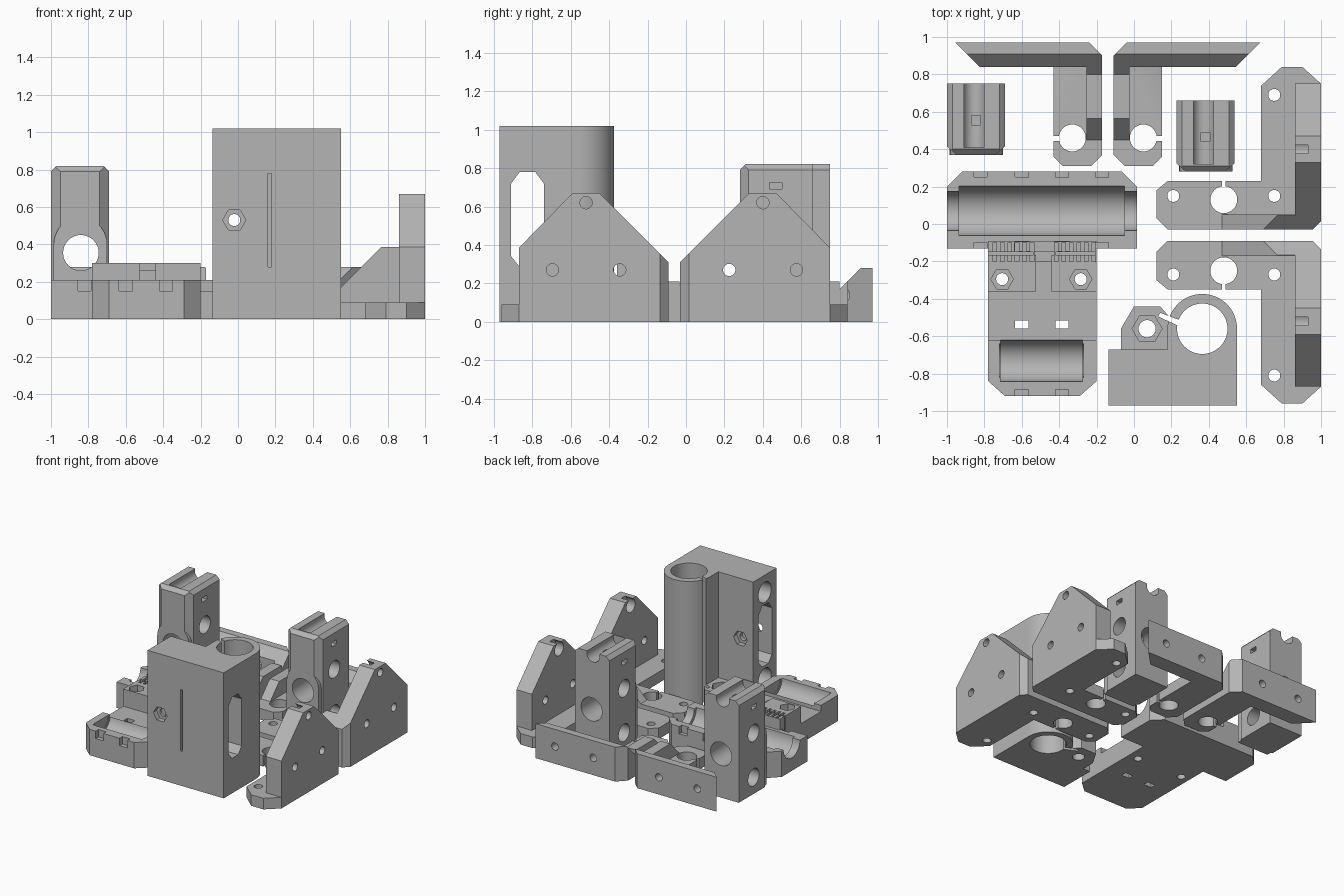
import bpy, bmesh, math
from mathutils import Matrix

if "Cube" in bpy.data.objects:
    bpy.data.objects.remove(bpy.data.objects["Cube"])

grey = bpy.data.materials.new("light grey plastic")
grey.use_nodes = True
COLOUR = (0.46, 0.46, 0.46, 1)
grey.diffuse_color = COLOUR
grey.node_tree.nodes["Principled BSDF"].inputs["Base Color"].default_value = COLOUR


def prism(axis, pts, lo, hi):
    """Profile extruded along an axis; profile is (x,y), (x,z) or (y,z)."""
    place = {'z': lambda u, v, w: (u, v, w),
             'y': lambda u, v, w: (u, w, v),
             'x': lambda u, v, w: (w, u, v)}[axis]
    bm = bmesh.new()
    ends = [[bm.verts.new(place(u, v, w)) for u, v in pts] for w in (lo, hi)]
    for ring in ends:
        bm.faces.new(ring)
    n = len(pts)
    for i in range(n):
        j = (i + 1) % n
        bm.faces.new((ends[0][i], ends[0][j], ends[1][j], ends[1][i]))
    bmesh.ops.recalc_face_normals(bm, faces=bm.faces)
    me = bpy.data.meshes.new("solid")
    bm.to_mesh(me)
    bm.free()
    me.materials.append(grey)
    return me


def ring(u, v, r, n=40, turn=0.0):
    return [(u + r * math.cos(math.tau * i / n + turn),
             v + r * math.sin(math.tau * i / n + turn)) for i in range(n)]


def rod(axis, u, v, r, lo, hi, n=40):
    return prism(axis, ring(u, v, r, n), lo, hi)


def box(x0, x1, y0, y1, z0, z1):
    return prism('z', [(x0, y0), (x1, y0), (x1, y1), (x0, y1)], z0, z1)


def finish(name, mesh):
    ob = bpy.data.objects.new(name, mesh)
    bpy.context.collection.objects.link(ob)
    bpy.ops.object.select_all(action='DESELECT')
    ob.select_set(True)
    bpy.context.view_layer.objects.active = ob
    bpy.ops.object.shade_smooth_by_angle(angle=math.radians(30))
    return ob


def build(name, solids, cuts):
    """Union the solids, subtract the cuts and bake the result."""
    base = bpy.data.objects.new(name + " base", solids[0])
    bpy.context.collection.objects.link(base)
    tools = []
    for op, meshes in (('UNION', solids[1:]), ('DIFFERENCE', cuts)):
        for me in meshes:
            tool = bpy.data.objects.new("cutter", me)
            tool.hide_render = True
            bpy.context.collection.objects.link(tool)
            mod = base.modifiers.new("bool", 'BOOLEAN')
            mod.operation, mod.object, mod.solver = op, tool, 'EXACT'
            tools.append(tool)
    bpy.context.view_layer.update()
    baked = bpy.data.meshes.new_from_object(
        base.evaluated_get(bpy.context.evaluated_depsgraph_get()))
    for ob in tools + [base]:
        bpy.data.objects.remove(ob)
    baked.materials.clear()
    baked.materials.append(grey)
    return finish(name, baked)


def copy(ob, name, matrix):
    me = ob.data.copy()
    me.transform(matrix)
    if matrix.determinant() < 0:
        me.flip_normals()
    return finish(name, me)


# Corner brackets: drilled foot, tall gusset wall and side rib
foot = [(.12, .03), (.18, -.03), (1, -.03), (1, .75), (.9, .84), (.79, .84),
        (.68, .74), (.68, .23), (.18, .23), (.12, .18)]
wall = [(-.03, 0), (.75, 0), (.75, .385), (.47, .67), (-.03, .67)]
rib = [(.47, 0), (.47, .09), (.765, .385), (.95, .385), (.95, 0)]
bracket = build(
    "rear_corner_bracket",
    [prism('z', foot, 0, .09), prism('x', wall, .86, 1), prism('y', rib, -.03, .05)],
    [prism('x', [(-.13, .21), (.33, .67), (.33, .8), (-.13, .8)], .4, 1.1),
     prism('z', [(.955, -.03), (.955, -.1), (1.1, -.1), (1.1, .015), (1, .015)], -.1, 1),
     rod('z', .48, .13, .072, -.1, .088 + .1), box(.47, .49, .19, .3, -.1, .2),
     rod('x', .4, .62, .055, .8, .93)]
    + [rod('z', x, y, .032, -.1, .2) for x, y in ((.21, .15), (.75, .15), (.75, .69))]
    + [rod('x', y, z, .032, .8, 1.1) for y, z in ((.4, .62), (.225, .27), (.575, .27))])
copy(bracket, "front_corner_bracket",
     Matrix.Translation((0, -.12, 0)) @ Matrix.Scale(-1, 4, (0, 1, 0)))

# Back mounts: bevelled plate, drilled arm and stiffening rib
plate = [(-.955, .97), (-.24, .97), (-.17, .9), (-.17, .84), (-.825, .84)]
arm = [(-.43, .36), (-.38, .31), (-.23, .31), (-.17, .37), (-.17, .86), (-.43, .86)]
rib = [(.45, .05), (.45, .09), (.565, .21), (.86, .21), (.86, .05)]
mount = build(
    "right_back_mount",
    [prism('z', plate, 0, .28), prism('z', arm, 0, .09), prism('x', rib, -.255, -.17)],
    [prism('x', [(.8, .17), (.91, .28), (.91, .4), (.8, .4)], -1.1, 0),
     rod('z', -.33, .46, .072, -.1, .2), box(-.5, -.39, .445, .47, -.1, .2)]
    + [rod('y', x, .14, .03, .8, 1.1) for x in (-.78, -.435)]
    + [rod('y', x, .14, .055, .8, .905) for x in (-.78, -.435)])
copy(mount, "left_back_mount",
     Matrix.Translation((-.28, 0, 0)) @ Matrix.Scale(-1, 4, (1, 0, 0)))

# Rod posts: bevelled blocks with cross holes, round collar and top groove
body = [(-1, .415), (-.95, .37), (-.74, .37), (-.69, .415), (-.69, .75), (-1, .75)]
collar = [(-.985, 0), (-.70, 0)] + [
    (-.8425 + .143 * math.cos(a), .40 + .143 * math.sin(a))
    for a in [math.pi * i / 20 for i in range(21)]]
post = build(
    "right_rod_post",
    [prism('z', body, 0, .82), prism('y', collar, .37, .5)],
    [prism('y', [(s * .155 - .845, .79), (s * .125 - .845, .82), (s * .125 - .845, 1),
                 (s * .3 - .845, 1), (s * .3 - .845, .79)], 0, 1) for s in (-1, 1)]
    + [prism('x', [(.37, .79), (.40, .82), (.40, 1), (.2, 1), (.2, .79)], -1.2, -.5),
       rod('y', -.855, .80, .058, .41, 1), rod('y', -.84, .355, .095, .2, 1),
       box(-1.2, -.5, .525, .59, .69, .725), box(-.87, -.82, .53, .58, .7, .9)]
    + [rod('x', .56, z, .07, -1.2, -.5) for z in (.135, .495)])
copy(post, "left_rod_post", Matrix.Translation((1.227, -.09, 0)))

# Clamp tower: block with tube sleeve, windows, slits and nut holder
cx, cy, r = .365, -.56, .186
sleeve = [(cx - r, -.7), (cx + r, -.7)] + [
    (cx + r * math.cos(a), cy + r * math.sin(a))
    for a in [math.pi * i / 32 for i in range(33)]]
holder = [(-.07, -.69), (.2, -.69), (.2, -.51), (.14, -.44), (0, -.44), (-.07, -.56)]
window = [(-.91, .34), (-.865, .285), (-.785, .285), (-.74, .34),
          (-.74, .72), (-.785, .78), (-.865, .78), (-.91, .72)]
build(
    "clamp_tower",
    [box(-.135, .551, -.97, -.67, 0, 1.02), prism('z', sleeve, 0, 1.02),
     prism('z', holder, 0, .16)],
    [rod('z', cx, cy, .135, -.1, 1.2), prism('x', window, -.3, .7),
     box(.16, .18, -1.1, -.68, .28, .78),
     prism('z', [(.14, -.475), (.13, -.495), (.25, -.55), (.26, -.52)], -.1, 1.2),
     rod('z', .07, -.56, .08, .07, .3, 6), rod('z', .07, -.56, .046, -.1, .3),
     rod('y', -.02, .53, .032, -1.1, -.5),
     rod('y', -.02, .53, .062, -1.1, -.93, 6), rod('y', -.02, .53, .062, -.71, -.5, 6)]
    + [rod('x', -.82, z, .082, -.3, .45) for z in (.18, .88)])

# Carriage: long bearing trough, short trough, middle plate and belt clamps
long_cradle = [(-1, -.13), (.015, -.13), (.015, .2), (-.065, .28), (-.92, .28), (-1, .2)]
short_cradle = [(-.78, -.62), (-.78, -.84), (-.69, -.92), (-.29, -.92),
                (-.2, -.84), (-.2, -.62)]
slots = [box(x - .035, x + .035, y0, y1, z0, z1)
         for xs, y0, y1, z0, z1 in (
             ((-.82, -.6, -.385, -.17), .25, .3, .15, .3),
             ((-.82, -.17), -.2, -.1, .15, .3),
             ((-.6, -.385), -.56, -.515, -.1, .3),
             ((-.6, -.385), -1, -.885, .15, .3))
         for x in xs]
teeth = [box(x, x + .02, -.2, -.1, .24, .4)
         for start in (-.755, -.425) for x in [start + .04 * i for i in range(6)]]
build(
    "carriage",
    [prism('z', long_cradle, 0, .21), prism('z', short_cradle, 0, .21),
     box(-.78, -.2, -.64, -.12, 0, .16),
     box(-.78, -.525, -.36, -.165, .1, .3), box(-.44, -.2, -.36, -.165, .1, .3),
     box(-.78, -.2, -.15, -.09, .1, .3), box(-.54, -.42, -.2, -.14, .1, .26)],
    [rod('x', .07, .21, .105, -1.1, .1), rod('x', .07, .21, .132, -.935, -.05),
     rod('x', -.73, .21, .09, -.72, -.27), rod('x', -.73, .21, .112, -.715, -.275)]
    + [box(x - .04, x + .04, -.145, -.095, .25, .4) for x in (-.6, -.385)]
    + slots + teeth
    + [rod('z', x, -.295, .06, .2, .4, 6) for x in (-.705, -.285)]
    + [rod('z', x, -.295, .032, -.1, .4) for x in (-.705, -.285)])
